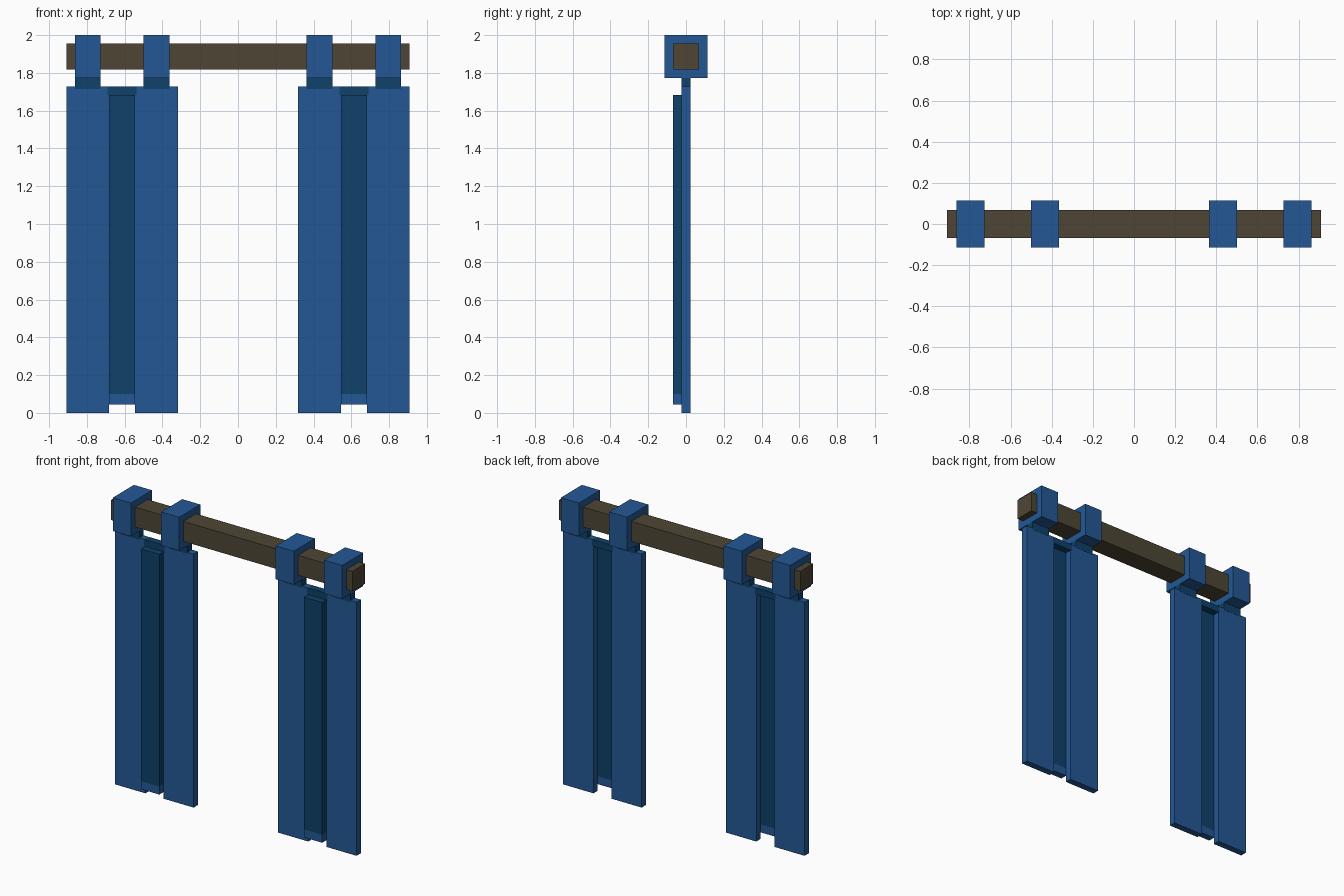
import bpy

if "Cube" in bpy.data.objects:
    bpy.data.objects.remove(bpy.data.objects["Cube"], do_unlink=True)

U = 2 / 44  # the model sits on a grid of 44 units in height


def material(name, colour):
    m = bpy.data.materials.new(name)
    m.use_nodes = True
    m.diffuse_color = colour
    m.node_tree.nodes["Principled BSDF"].inputs["Base Color"].default_value = colour
    return m


blue = material("blue cloth", (0.017, 0.097, 0.300, 1))
navy = material("dark blue cloth", (0.0045, 0.052, 0.143, 1))
brown = material("brown wood", (0.077, 0.061, 0.036, 1))


def box(name, xs, ys, zs, mat):
    """Box between grid limits on each axis."""
    spans = (xs, ys, zs)
    bpy.ops.mesh.primitive_cube_add(size=1, location=[(a + b) / 2 * U for a, b in spans])
    ob = bpy.context.object
    ob.name = name
    ob.scale = [(b - a) * U for a, b in spans]
    bpy.ops.object.transform_apply(location=False, rotation=False, scale=True)
    ob.data.materials.append(mat)


# Wooden crossbar
box("crossbar", (-20, 20), (-1.5, 1.5), (40, 43), brown)

for side, s in (("left", 1), ("right", -1)):
    def mirrored(a, b):
        return sorted((s * a, s * b))

    # Two slats, each hung from a loop by a short tab
    for place, slat, loop in (("outer", (15, 20), (16, 19)), ("inner", (7, 12), (8, 11))):
        name = side + "_" + place
        box(name + "_slat", mirrored(*slat), (-0.5, 0.5), (0, 38), blue)
        box(name + "_loop", mirrored(*loop), (-2.5, 2.5), (39, 44), blue)
        box(name + "_tab", mirrored(*loop), (-0.52, 0.52), (37.75, 39), navy)

    # Dark centre strip with a lighter hem, and the bridge joining the slats
    box(side + "_strip", mirrored(12, 15), (-1.5, -0.5), (2.2, 37), navy)
    box(side + "_strip_hem", mirrored(12, 15), (-1.5, -0.5), (1, 2.2), blue)
    box(side + "_bridge", mirrored(11.8, 15.2), (-0.52, 0.52), (37, 38), navy)
